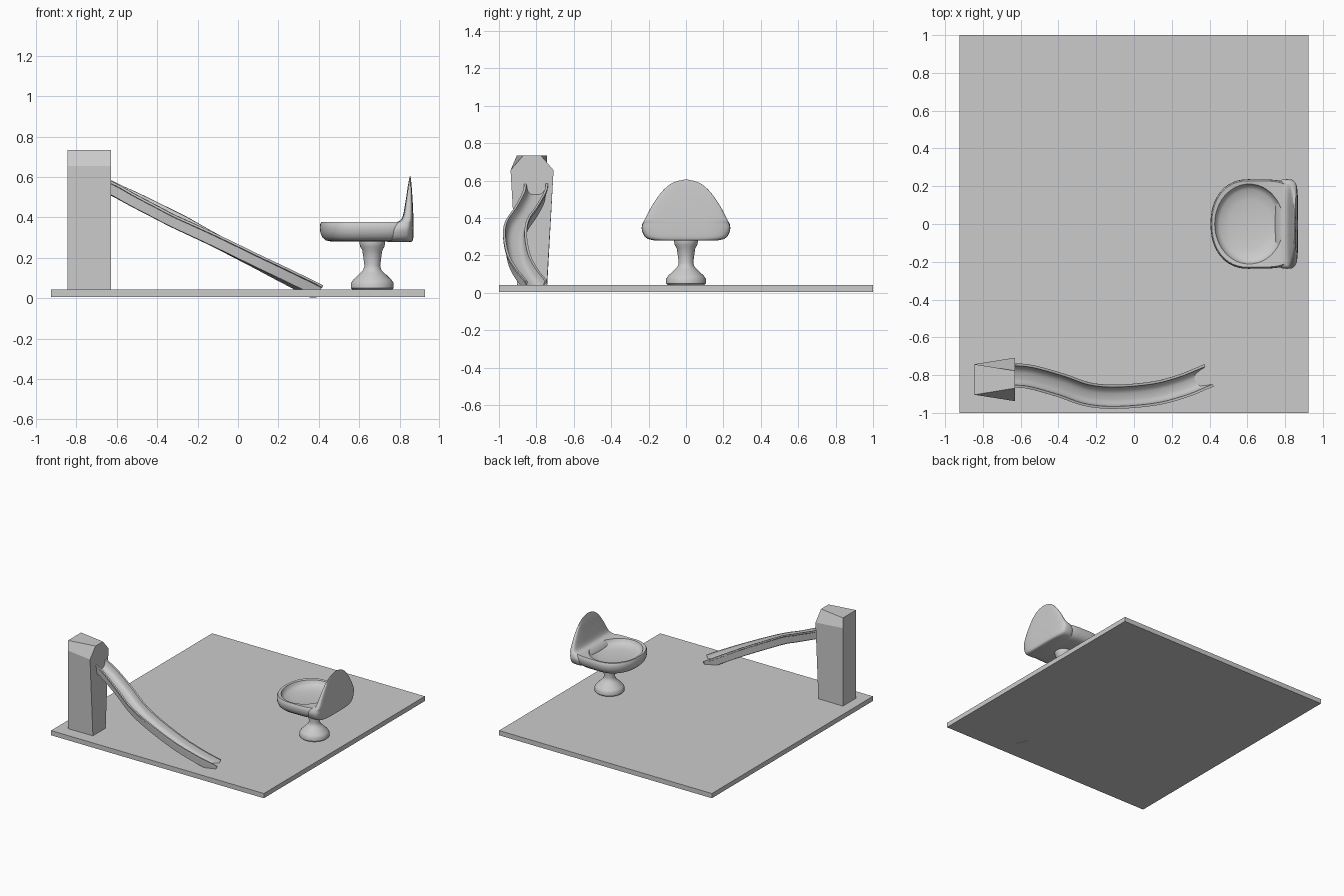
import bpy, math
from mathutils import Vector

if "Cube" in bpy.data.objects:
    bpy.data.objects.remove(bpy.data.objects["Cube"])


def add_mesh(name, verts, faces, smooth=None):
    me = bpy.data.meshes.new(name)
    me.from_pydata([tuple(v) for v in verts], [], faces)
    ob = bpy.data.objects.new(name, me)
    bpy.context.collection.objects.link(ob)
    bpy.ops.object.select_all(action='DESELECT')
    ob.select_set(True)
    bpy.context.view_layer.objects.active = ob
    bpy.ops.object.mode_set(mode='EDIT')
    bpy.ops.mesh.select_all(action='SELECT')
    bpy.ops.mesh.normals_make_consistent(inside=False)
    bpy.ops.object.mode_set(mode='OBJECT')
    if smooth:
        bpy.ops.object.shade_smooth_by_angle(angle=math.radians(smooth))
    return ob


def loft(name, rings, smooth=None):
    """Skin closed rings of equal length and cap both ends."""
    n = len(rings[0])
    verts = [v for r in rings for v in r]
    faces = [tuple(reversed(range(n))), tuple(range(len(verts) - n, len(verts)))]
    for i in range(len(rings) - 1):
        for j in range(n):
            k = (j + 1) % n
            faces.append((i * n + j, i * n + k, (i + 1) * n + k, (i + 1) * n + j))
    return add_mesh(name, verts, faces, smooth)


def spline(pts, steps):
    """Catmull-Rom samples through points of any dimension."""
    p = [Vector(q) for q in pts]
    p = [2 * p[0] - p[1]] + p + [2 * p[-1] - p[-2]]
    out = []
    for i in range(1, len(p) - 2):
        a, b, c, d = p[i - 1:i + 3]
        for s in range(steps):
            t = s / steps
            out.append(0.5 * (2 * b + (c - a) * t + (2 * a - 5 * b + 4 * c - d) * t * t
                              + (3 * b - a - 3 * c + d) * t ** 3))
    return out + [p[-2]]


def spow(v, e):
    return math.copysign(abs(v) ** e, v)


N = 48
ANG = [2 * math.pi * i / N for i in range(N)]

# Base board
bpy.ops.mesh.primitive_cube_add(size=1, location=(0, 0, 0.0235))
board = bpy.context.object
board.name = "base_board"
board.scale = (1.85, 2.0, 0.037)

# Slide tower: plain rectangle at the back, coffin-shaped face at the front
CY = -0.823
back = [(-.081, .04), (.081, .04), (.081, .655), (.081, .735), (-.081, .735), (-.081, .655)]
face = [(-.079, .04), (.079, .04), (.115, .655), (.046, .735), (-.046, .735), (-.115, .655)]
loft("slide_tower", [[(-.845, CY + y, z) for y, z in back],
                     [(-.63, CY + y, z) for y, z in face]])

# Slide chute: trough section swept along a curved sloping path
half = [(.016, .013), (.034, .019), (.046, .036), (.051, .066), (.064, .066), (.064, .055),
        (.057, .052), (.051, .004), (.044, 0)]
section = half + [(-u, v) for u, v in reversed(half)]
plan = [(-.66, -.799), (-.55, -.81), (-.4, -.85), (-.25, -.9), (-.1, -.914),
        (.1, -.898), (.25, -.86), (.372, -.812)]
path = spline([(x, y, .51 - .505 * (x + .63)) for x, y in plan], 5)
rings = []
for i, p in enumerate(path):
    t = (path[min(i + 1, len(path) - 1)] - path[max(i - 1, 0)]).normalized()
    side = Vector((0, 0, 1)).cross(t).normalized()
    up = t.cross(side)
    rings.append([p + side * u + up * v for u, v in section])
loft("slide_chute", rings, 40)

# Chair pedestal: turned profile
profile = [(.095, .04), (.106, .05), (.106, .075), (.096, .09), (.06, .125), (.045, .14),
           (.039, .16), (.044, .2), (.05, .24), (.06, .255), (.064, .275), (.064, .3)]
loft("chair_pedestal", [[(.665 + r * math.cos(a), r * math.sin(a), z) for a in ANG]
                        for r, z in profile], 40)


# Chair seat: round front, squared back, dished top
def seat_outline(a, s):
    c, n = math.cos(a), math.sin(a)
    e = 2 / 4.5 if c > 0 else 2 / 2.2
    rx = .257 if c > 0 else .2
    return .605 + s * rx * spow(c, e), s * .237 * spow(n, e)


rings = [[(*seat_outline(a, s), z) for a in ANG]
         for s, z in [(.1, .28), (.7, .28), (.86, .287), (.94, .302), (.985, .325),
                      (1, .348), (.99, .366), (.965, .377)]]
rings += [[(.61 + .183 * s * math.cos(a), .212 * s * math.sin(a), z) for a in ANG]
          for s, z in [(1, .374), (.96, .352), (.86, .338), (.6, .328), (.3, .324), (.05, .323)]]
loft("chair_seat", rings, 45)

# Chair backrest: stacked slices of (height, half width, front x, back x)
slices = [(.278, .155, .74, .855), (.284, .19, .74, .864), (.30, .22, .74, .868),
          (.342, .237, .75, .869), (.372, .23, .775, .869), (.385, .224, .803, .869),
          (.412, .21, .817, .868), (.46, .185, .826, .866), (.508, .154, .834, .863),
          (.55, .12, .84, .86), (.583, .08, .846, .857), (.598, .042, .849, .855),
          (.605, .008, .851, .853)]
rings = []
for z, w, xf, xb in spline(slices, 3):
    rings.append([((xf + xb) / 2 + (xb - xf) / 2 * spow(math.cos(a), .5),
                   w * spow(math.sin(a), .5), z) for a in ANG])
loft("chair_backrest", rings, 50)
